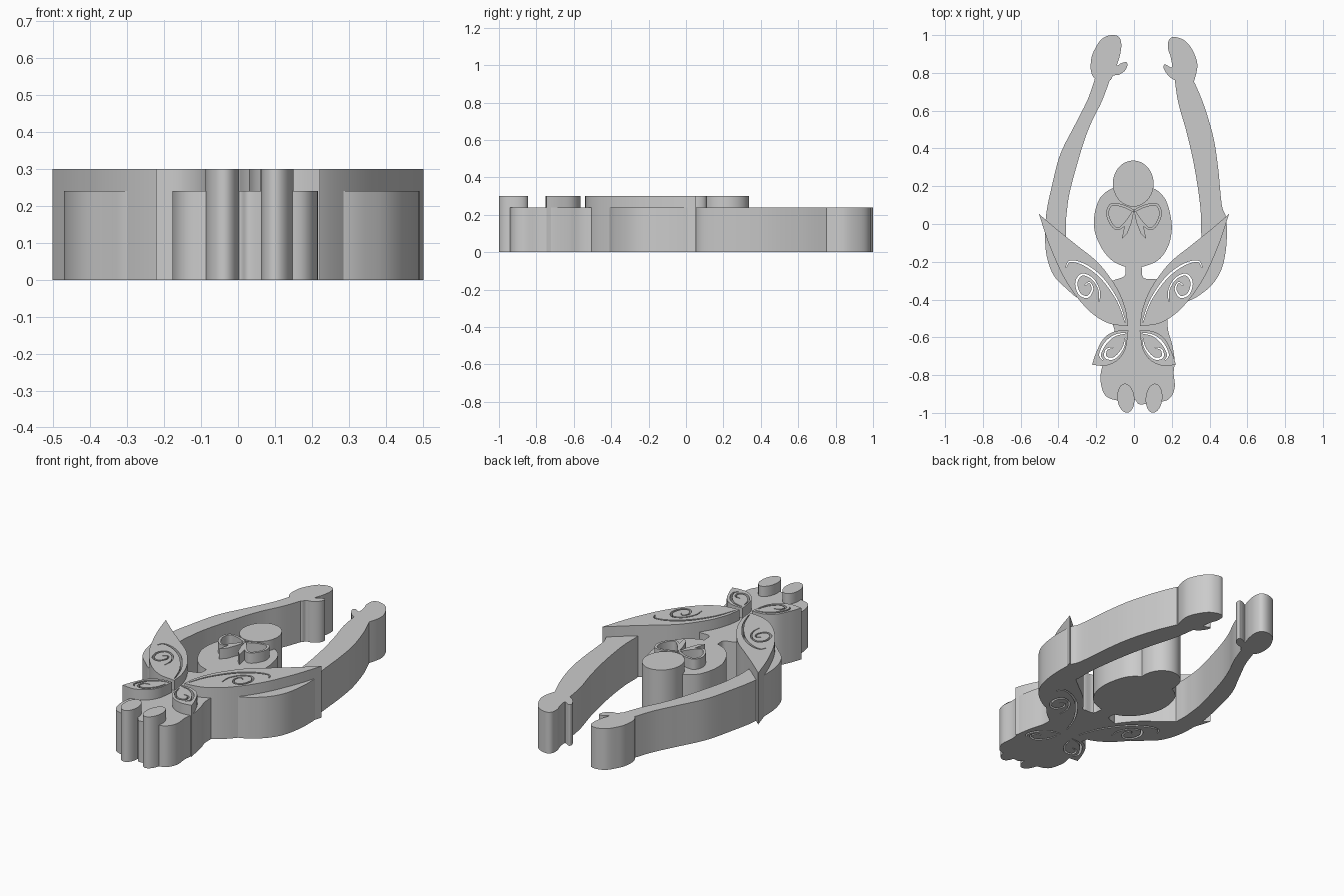
import bpy, bmesh, math
from mathutils import Vector

default_cube = bpy.data.objects.get("Cube")
if default_cube:
    bpy.data.objects.remove(default_cube, do_unlink=True)

BODY_HEIGHT, RAISED_HEIGHT = 0.24, 0.3

grey = bpy.data.materials.new("plain_grey")
grey.use_nodes = True
colour = (0.6, 0.6, 0.6, 1)
grey.diffuse_color = colour
grey.node_tree.nodes["Principled BSDF"].inputs["Base Color"].default_value = colour

parts = []


def smooth(points, closed=False, steps=6):
    """Rounded path through the points."""
    pts = [Vector(p) for p in points]
    count = len(pts)

    def at(i):
        return pts[i % count] if closed else pts[max(0, min(count - 1, i))]

    path = []
    for i in range(count if closed else count - 1):
        a, b, c, d = at(i - 1), at(i), at(i + 1), at(i + 2)
        for s in range(steps):
            t = s / steps
            path.append(0.5 * (2 * b + (c - a) * t + (2 * a - 5 * b + 4 * c - d) * t * t
                               + (3 * b - a - 3 * c + d) * t ** 3))
    if not closed:
        path.append(pts[-1])
    return path


def ribbon(points, width, taper=True):
    """Outline of a stroke along a path, thinner at its ends if tapered."""
    path = smooth(points)
    last = len(path) - 1
    left, right = [], []
    for i, p in enumerate(path):
        along = (path[min(i + 1, last)] - path[max(i - 1, 0)]).normalized()
        side = Vector((-along.y, along.x))
        w = width / 2
        if taper:
            w *= 0.3 + 0.7 * math.sin(math.pi * i / last)
        left.append(p + side * w)
        right.append(p - side * w)
    return left + right[::-1]


def oval(x, y, rx, ry, tilt=0, sides=40):
    outline = []
    for i in range(sides):
        a = math.tau * i / sides
        u, v = rx * math.cos(a), ry * math.sin(a)
        outline.append(Vector((x + u * math.cos(tilt) - v * math.sin(tilt),
                               y + u * math.sin(tilt) + v * math.cos(tilt))))
    return outline


def mirror(points, side):
    return [(p[0] * side, p[1]) for p in points]


def slab(name, outline, top, bottom=0):
    """Flat plate extruded from an outline."""
    bm = bmesh.new()
    face = bm.faces.new([bm.verts.new((p[0], p[1], bottom)) for p in outline])
    made = bmesh.ops.extrude_face_region(bm, geom=[face])
    verts = [g for g in made["geom"] if isinstance(g, bmesh.types.BMVert)]
    bmesh.ops.translate(bm, verts=verts, vec=(0, 0, top - bottom))
    bmesh.ops.recalc_face_normals(bm, faces=bm.faces)
    mesh = bpy.data.meshes.new(name)
    bm.to_mesh(mesh)
    bm.free()
    mesh.materials.append(grey)
    obj = bpy.data.objects.new(name, mesh)
    bpy.context.collection.objects.link(obj)
    return obj


def part(name, outline, top):
    obj = slab(name, outline, top)
    parts.append(obj)
    return obj


# Torso with neck and skirt
torso = part("torso", smooth([
    (-.04, -.22), (-.05, -.275), (-.12, -.305), (-.15, -.36), (-.13, -.45), (-.112, -.53),
    (-.105, -.58), (-.14, -.68), (-.172, -.77), (-.176, -.84), (-.15, -.91), (-.08, -.935),
    (0, -.93), (.03, -.955), (.1, -.945), (.18, -.93), (.215, -.87), (.21, -.79), (.215, -.72),
    (.2, -.63), (.18, -.56), (.18, -.48), (.19, -.4), (.13, -.3), (.05, -.285), (.035, -.22),
], closed=True), BODY_HEIGHT)

# Raised arms, joined to the torso beneath the wings
right_arm = part("right_arm",
    smooth([(-.205, .775), (-.245, .66), (-.31, .53), (-.39, .37), (-.435, .2), (-.465, .05),
            (-.47, -.1), (-.455, -.2), (-.42, -.28), (-.36, -.34), (-.28, -.4), (-.1, -.45)])
    + smooth([(-.1, -.37), (-.2, -.25), (-.34, -.12), (-.36, -.02), (-.355, .07), (-.34, .17),
              (-.3, .32), (-.26, .45), (-.22, .55), (-.17, .65), (-.125, .77)]), BODY_HEIGHT)
left_arm = part("left_arm",
    smooth([(.32, .75), (.37, .63), (.42, .46), (.445, .3), (.465, .1), (.488, .03),
            (.49, -.1), (.47, -.22), (.43, -.3), (.37, -.36), (.28, -.41), (.1, -.45)])
    + smooth([(.1, -.37), (.2, -.25), (.345, -.12), (.355, -.03), (.35, .1), (.32, .3),
              (.28, .48), (.235, .64), (.215, .77)]), BODY_HEIGHT)

# Hands with thumbs
part("right_hand", smooth([
    (-.2, .765), (-.228, .81), (-.225, .88), (-.205, .93), (-.17, .98), (-.12, 1), (-.08, .99),
    (-.067, .95), (-.075, .89), (-.09, .84), (-.07, .85), (-.04, .857), (-.036, .835),
    (-.05, .81), (-.08, .79), (-.11, .785), (-.13, .76)], closed=True), BODY_HEIGHT)
part("left_hand", smooth([
    (.3, .73), (.325, .78), (.335, .85), (.31, .92), (.27, .97), (.215, .99), (.185, .975),
    (.18, .93), (.195, .88), (.2, .83), (.165, .845), (.156, .83), (.17, .8), (.2, .77),
    (.25, .75)], closed=True), BODY_HEIGHT)

# Head and hair bun
part("head", smooth([
    (0, -.232), (-.06, -.222), (-.12, -.19), (-.17, -.13), (-.205, -.05), (-.212, .02),
    (-.2, .09), (-.17, .15), (-.1, .195), (0, .205), (.1, .19), (.16, .14), (.19, .06),
    (.2, -.03), (.18, -.12), (.13, -.19), (.06, -.222)], closed=True), BODY_HEIGHT)
part("hair_bun", oval(-.004, .214, .108, .122), RAISED_HEIGHT)

# Bow: two open loops and two pointed tails
for side, label in ((1, "left"), (-1, "right")):
    loop = [(.004, .07), (.06, .096), (.12, .102), (.14, .055), (.12, 0), (.085, -.026),
            (.045, .005), (.004, .062)]
    part(label + "_bow_loop", ribbon(mirror(loop, side), .014, taper=False), RAISED_HEIGHT)
    tail = [(0, .07), (.018, .05), (.05, -.01), (.065, -.08), (.035, -.05), (.012, .01)]
    part(label + "_bow_tail", mirror(tail, side), RAISED_HEIGHT)

# Feet
part("right_foot", oval(-.043, -.922, .045, .077, .1), RAISED_HEIGHT)
part("left_foot", oval(.106, -.922, .044, .077, -.1), RAISED_HEIGHT)

# Wings, and the swirls pierced through them
upper_edge = [(.032, -.54), (.045, -.45), (.09, -.34), (.185, -.21), (.3, -.115), (.4, -.035),
              (.503, .053)]
lower_edge = [(.503, .053), (.46, -.08), (.42, -.18), (.37, -.285), (.3, -.39), (.22, -.475),
              (.13, -.527), (.032, -.54)]
small_upper = [(.03, -.565), (.1, -.568), (.16, -.605), (.2, -.68), (.222, -.745)]
small_lower = [(.222, -.745), (.15, -.75), (.085, -.72), (.045, -.66), (.03, -.565)]
swirls = [
    [(.045, -.52), (.085, -.41), (.15, -.31), (.21, -.25), (.28, -.208), (.34, -.198), (.36, -.23)],
    [(.185, -.41), (.185, -.35), (.22, -.29), (.275, -.268), (.305, -.31), (.288, -.37),
     (.245, -.385), (.22, -.345), (.235, -.31), (.26, -.325)],
    [(.042, -.578), (.1, -.59), (.15, -.63), (.18, -.69), (.165, -.72)],
    [(.045, -.605), (.06, -.66), (.105, -.71), (.15, -.705), (.145, -.665), (.11, -.655)],
]
pierced, cutters = [torso, right_arm, left_arm], []
for side, label in ((1, "left"), (-1, "right")):
    for size, first, second in (("large", upper_edge, lower_edge), ("small", small_upper, small_lower)):
        outline = smooth(first)[:-1] + smooth(second)[:-1]
        pierced.append(part(f"{label}_{size}_wing", mirror(outline, side), RAISED_HEIGHT))
    for path in swirls:
        cutters.append(slab("swirl_cutter", ribbon(mirror(path, side), .012), 0.4, -0.1))

for obj in pierced:
    bpy.context.view_layer.objects.active = obj
    for cutter in cutters:
        cutter.hide_render = True
        cut = obj.modifiers.new("swirl", 'BOOLEAN')
        cut.object = cutter
        cut.operation = 'DIFFERENCE'
        cut.solver = 'EXACT'
        cut.use_self = True
        bpy.ops.object.modifier_apply(modifier=cut.name)
for cutter in cutters:
    bpy.data.objects.remove(cutter, do_unlink=True)

# Smooth walls with crisp rims
bpy.ops.object.select_all(action='DESELECT')
for obj in parts:
    obj.select_set(True)
bpy.context.view_layer.objects.active = parts[0]
bpy.ops.object.shade_smooth_by_angle(angle=math.radians(30))
